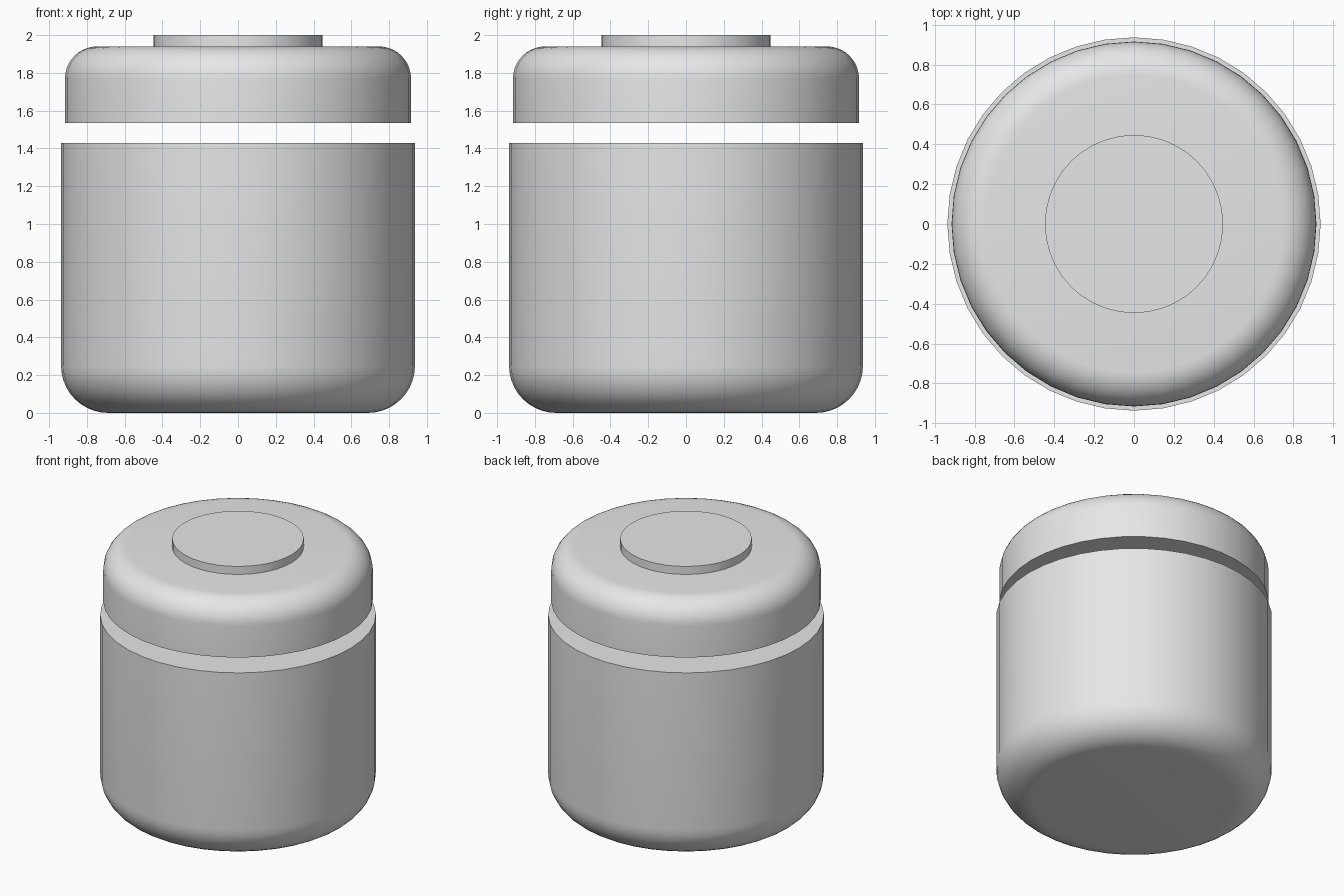
import bpy
import bmesh
from math import sin, cos, pi, radians

if "Cube" in bpy.data.objects:
    bpy.data.objects.remove(bpy.data.objects["Cube"], do_unlink=True)

# Plain grey finish
grey = bpy.data.materials.new("light_grey")
grey.use_nodes = True
color = (0.8, 0.8, 0.8, 1.0)
grey.diffuse_color = color
grey.node_tree.nodes["Principled BSDF"].inputs["Base Color"].default_value = color

SIDES = 40


def fillet(radius, z, size, start, steps=10):
    """Quarter-round profile points about a corner's centre."""
    return [(radius - size + size * cos(start + i * pi / 2 / steps),
             z + size * sin(start + i * pi / 2 / steps)) for i in range(steps + 1)]


def turned(name, profile):
    """Closed solid of revolution from a bottom-to-top profile."""
    bm = bmesh.new()
    rings = [[bm.verts.new((r * cos(2 * pi * i / SIDES), r * sin(2 * pi * i / SIDES), z))
              for i in range(SIDES)] for r, z in profile]
    for low, high in zip(rings, rings[1:]):
        for i in range(SIDES):
            j = (i + 1) % SIDES
            bm.faces.new((low[i], low[j], high[j], high[i]))
    bm.faces.new(rings[0][::-1])
    bm.faces.new(rings[-1])
    mesh = bpy.data.meshes.new(name)
    bm.to_mesh(mesh)
    bm.free()
    mesh.materials.append(grey)
    obj = bpy.data.objects.new(name, mesh)
    bpy.context.collection.objects.link(obj)
    bpy.ops.object.select_all(action="DESELECT")
    obj.select_set(True)
    bpy.context.view_layer.objects.active = obj
    bpy.ops.object.shade_smooth_by_angle(angle=radians(35))
    return obj


# Jar body with rounded base
turned("jar_body", fillet(0.937, 0.25, 0.25, -pi / 2) + [(0.937, 1.43)])

# Floating lid with rounded shoulder
turned("lid", [(0.916, 1.535)] + fillet(0.916, 1.77, 0.17, 0))

# Flat disc on the lid
turned("lid_disc", [(0.447, 1.94), (0.447, 2.0)])
